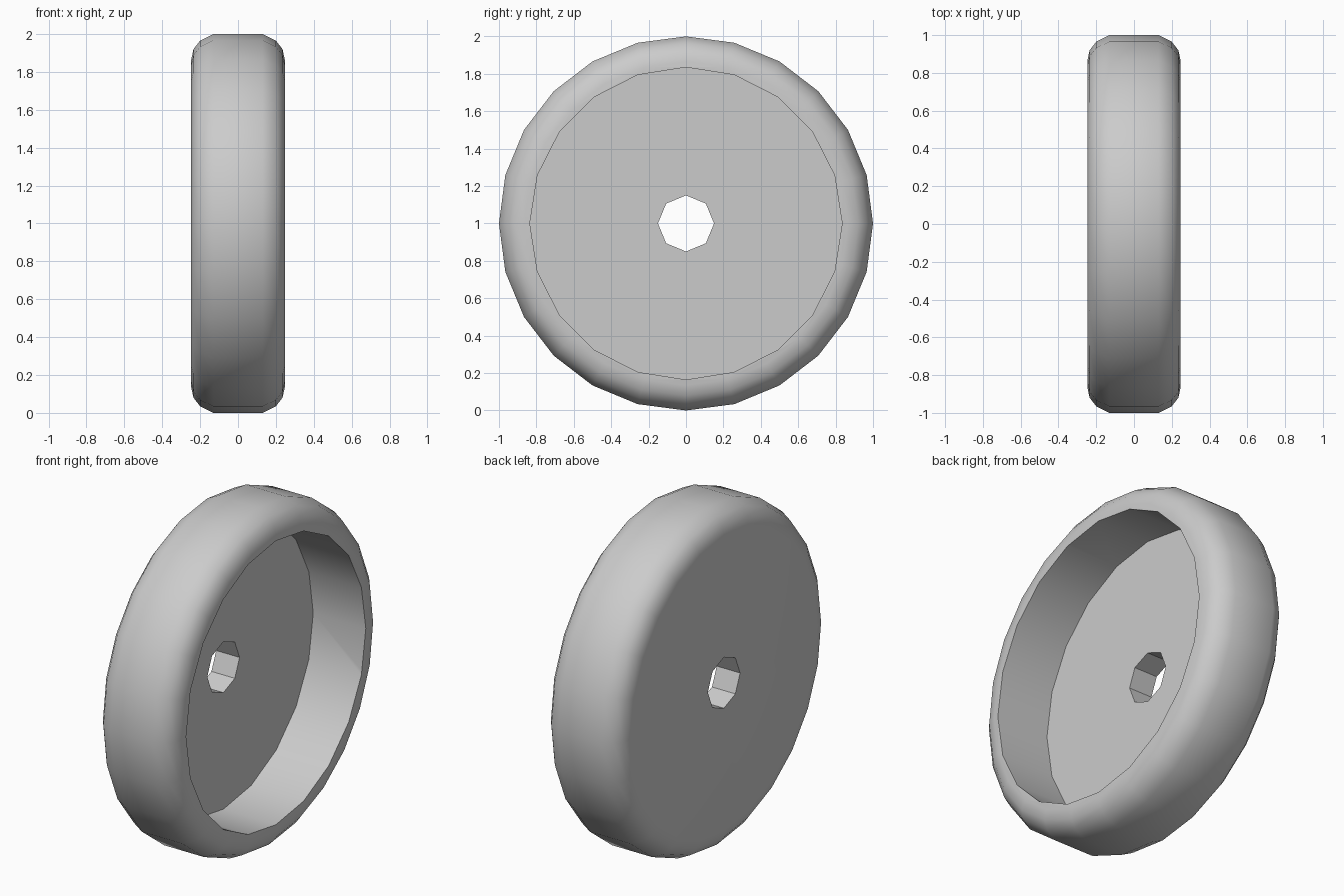
import bpy
import bmesh
import math

old = bpy.data.objects.get("Cube")
if old:
    bpy.data.objects.remove(old, do_unlink=True)

CENTRE_Z = 1.0


def lathe(name, profile, sides, turn=0.0):
    """Revolve (x, radius) points about the wheel axle and cap both ends."""
    bm = bmesh.new()
    rings = []
    for x, r in profile:
        angles = [turn + math.tau * i / sides for i in range(sides)]
        rings.append([bm.verts.new((x, r * math.cos(a), CENTRE_Z + r * math.sin(a)))
                      for a in angles])
    for a, b in zip(rings, rings[1:]):
        for i in range(sides):
            j = (i + 1) % sides
            bm.faces.new((a[i], a[j], b[j], b[i]))
    bm.faces.new(rings[0])
    bm.faces.new(rings[-1])
    bmesh.ops.recalc_face_normals(bm, faces=bm.faces)
    mesh = bpy.data.meshes.new(name)
    bm.to_mesh(mesh)
    bm.free()
    obj = bpy.data.objects.new(name, mesh)
    bpy.context.collection.objects.link(obj)
    return obj


def cut(target, cutter):
    """Subtract a cutter from the target and discard it."""
    cutter.hide_render = True
    mod = target.modifiers.new("cut", 'BOOLEAN')
    mod.operation = 'DIFFERENCE'
    mod.solver = 'EXACT'
    mod.object = cutter
    bpy.context.view_layer.objects.active = target
    bpy.ops.object.modifier_apply(modifier=mod.name)
    bpy.data.objects.remove(cutter, do_unlink=True)


# Light grey material
grey = bpy.data.materials.new("light_grey")
grey.use_nodes = True
colour = (0.6, 0.6, 0.6, 1.0)
grey.diffuse_color = colour
grey.node_tree.nodes["Principled BSDF"].inputs["Base Color"].default_value = colour

# Solid wheel with a rounded tread, mirrored across its middle
half = [(0.13, 1.0), (0.2, 0.965), (0.235, 0.92), (0.247, 0.865)]
wheel = lathe("wheel", [(-x, r) for x, r in reversed(half)] + half, 24)
wheel.data.materials.append(grey)

# Deep dish on the left side, then the axle hole
cut(wheel, lathe("dish_cutter", [(-0.095, 0.835), (0.4, 0.835)], 20))
cut(wheel, lathe("axle_cutter", [(-0.4, 0.15), (0.4, 0.15)], 8))

# Smooth tread and dish wall with crisp rims
bpy.ops.object.select_all(action='DESELECT')
wheel.select_set(True)
bpy.context.view_layer.objects.active = wheel
bpy.ops.object.shade_smooth_by_angle(angle=math.radians(35))
